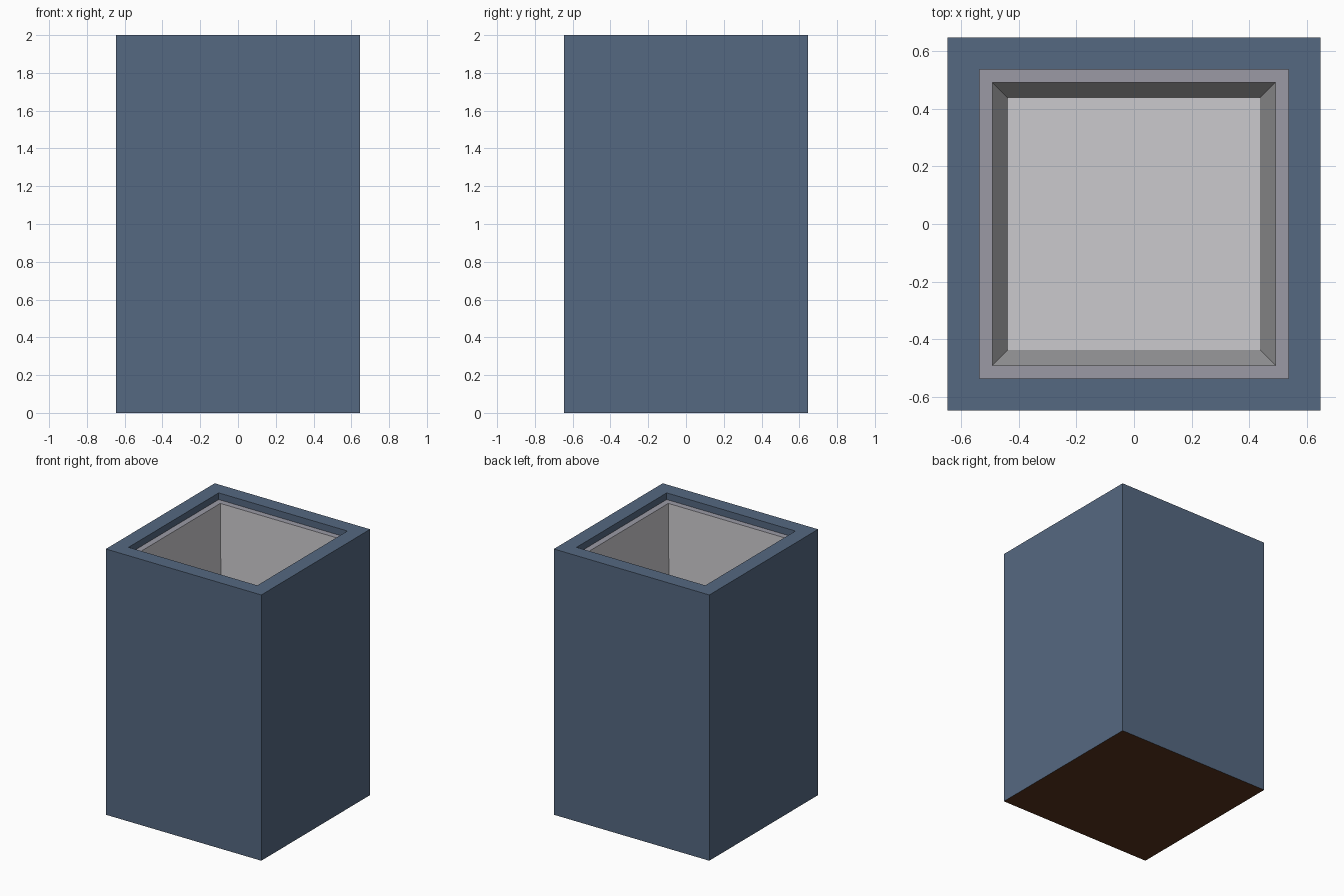
import bpy, bmesh

if "Cube" in bpy.data.objects:
    bpy.data.objects.remove(bpy.data.objects["Cube"])


def material(name, rgb):
    """Flat material from sRGB 0-255 values."""
    m = bpy.data.materials.new(name)
    lin = [((c / 255 + 0.055) / 1.055) ** 2.4 for c in rgb]
    m.diffuse_color = (*lin, 1)
    m.use_nodes = True
    m.node_tree.nodes["Principled BSDF"].inputs["Base Color"].default_value = m.diffuse_color
    return m


BLUE = material("slate blue", (85, 104, 129))
RIM = material("rim grey", (155, 154, 165))
LINER = material("liner light grey", (203, 202, 205))
BROWN = material("base brown", (87, 51, 29))


def square_lathe(name, rings, mats, cap_start=None, cap_end=None):
    """Skin square rings (half width, height); mats gives one slot per band."""
    bm = bmesh.new()
    loops = [[bm.verts.new((sx * h, sy * h, z))
              for sx, sy in ((-1, -1), (1, -1), (1, 1), (-1, 1))]
             for h, z in rings]
    for a, b, (slot) in zip(loops, loops[1:], mats[1]):
        for i in range(4):
            j = (i + 1) % 4
            bm.faces.new((a[i], a[j], b[j], b[i])).material_index = slot
    if cap_start is not None:
        bm.faces.new(loops[0][::-1]).material_index = cap_start
    if cap_end is not None:
        bm.faces.new(loops[-1]).material_index = cap_end
    mesh = bpy.data.meshes.new(name)
    bm.to_mesh(mesh)
    bm.free()
    for m in mats[0]:
        mesh.materials.append(m)
    ob = bpy.data.objects.new(name, mesh)
    bpy.context.collection.objects.link(ob)
    return ob


OUT, LIP, INNER, FLOOR = 0.647, 0.536, 0.491, 0.437
RIM_Z, FLOOR_Z = 1.95, 0.1

# Outer shell: brown underside, blue walls, flat lip and its inner drop
square_lathe("planter_shell",
             [(OUT, 0), (OUT, 2), (LIP, 2), (LIP, RIM_Z)],
             ([BLUE, BROWN], [0, 0, 0]), cap_start=1)

# Liner: recessed rim, tapered walls, floor
square_lathe("planter_liner",
             [(LIP, RIM_Z), (INNER, RIM_Z), (FLOOR, FLOOR_Z)],
             ([RIM, LINER], [0, 1]), cap_end=1)
